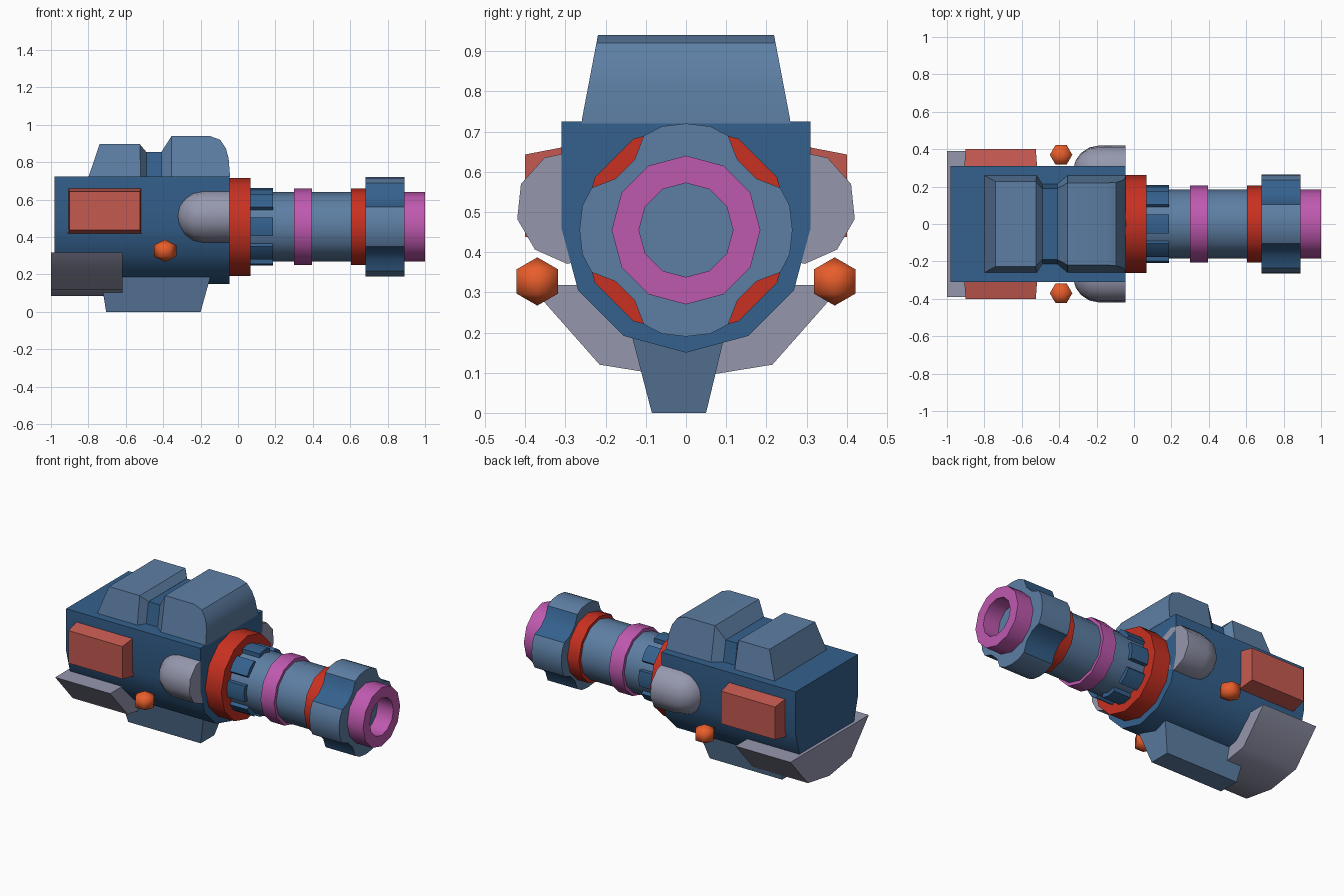
import bpy, bmesh
from math import sin, cos, pi, radians
from mathutils import Vector

if "Cube" in bpy.data.objects:
    bpy.data.objects.remove(bpy.data.objects["Cube"])

AXIS_Z = 0.455


def material(name, rgb):
    m = bpy.data.materials.new(name)
    m.diffuse_color = (*rgb, 1)
    m.use_nodes = True
    m.node_tree.nodes["Principled BSDF"].inputs["Base Color"].default_value = m.diffuse_color
    return m


NAVY = material("navy", (0.035, 0.12, 0.27))
STEEL = material("steel_blue", (0.11, 0.21, 0.37))
GREY = material("grey", (0.30, 0.31, 0.42))
RED = material("red", (0.58, 0.03, 0.015))
BRICK = material("brick", (0.55, 0.10, 0.08))
PINK = material("magenta", (0.52, 0.10, 0.43))
ORANGE = material("orange", (0.80, 0.11, 0.025))


def loft(name, rings, mat, wrap=False, smooth=40):
    """Skin equal-length rings of points; cap the ends, or wrap last to first."""
    bm = bmesh.new()
    vs = [[bm.verts.new(p) for p in r] for r in rings]
    n = len(rings[0])
    pairs = list(zip(vs, vs[1:])) + ([(vs[-1], vs[0])] if wrap else [])
    for a, b in pairs:
        for i in range(n):
            j = (i + 1) % n
            bm.faces.new((a[i], a[j], b[j], b[i]))
    if not wrap:
        bm.faces.new(vs[0])
        bm.faces.new(vs[-1])
    bmesh.ops.recalc_face_normals(bm, faces=bm.faces)
    me = bpy.data.meshes.new(name)
    bm.to_mesh(me)
    bm.free()
    me.materials.append(mat)
    ob = bpy.data.objects.new(name, me)
    bpy.context.collection.objects.link(ob)
    if smooth:
        bpy.ops.object.select_all(action='DESELECT')
        ob.select_set(True)
        bpy.context.view_layer.objects.active = ob
        bpy.ops.object.shade_smooth_by_angle(angle=radians(smooth))
    return ob


def prism(name, pts, x0, x1, mat, smooth=40):
    return loft(name, [[(x, y, z) for y, z in pts] for x in (x0, x1)], mat, smooth=smooth)


def lathe(name, profile, mat, n=12, y=0, z=AXIS_Z, phase=0, wrap=False):
    rings = [[(x, y + r * cos(phase + 2 * pi * i / n), z + r * sin(phase + 2 * pi * i / n))
              for i in range(n)] for x, r in profile]
    return loft(name, rings, mat, wrap)


def tube(name, x0, x1, r, mat):
    return lathe(name, [(x0, r), (x1, r)], mat)


# Main housing: flat top, half twelve-sided underside
R = 0.31
under = [(R * cos(pi * i / 6), 0.46 - R * sin(pi * i / 6)) for i in range(7)]
prism("housing", [(R, 0.725)] + under + [(-R, 0.725)], -0.98, -0.045, NAVY)


# Top blocks with inward-leaning sides, joined by a narrow bridge
def top_block(name, stations):
    rings = []
    for xb, xt, zt, wb in stations:
        wt = wb - 0.19 * (zt - 0.725)
        rings.append([(xb, -wb, 0.72), (xb, wb, 0.72), (xt, wt, zt), (xt, -wt, zt)])
    loft(name, rings, STEEL, smooth=32)


top_block("rear_top_block", [(-0.80, -0.74, 0.897, 0.26), (-0.52, -0.525, 0.897, 0.26),
                             (-0.49, -0.49, 0.855, 0.215)])
top_block("front_top_block", [(-0.41, -0.41, 0.855, 0.215), (-0.355, -0.355, 0.94, 0.26),
                              (-0.15, -0.15, 0.94, 0.26), (-0.095, -0.095, 0.92, 0.26),
                              (-0.065, -0.065, 0.875, 0.26), (-0.05, -0.05, 0.82, 0.26),
                              (-0.043, -0.043, 0.73, 0.26)])
prism("top_bridge", [(-0.215, 0.72), (0.215, 0.72), (0.19, 0.854), (-0.19, 0.854)],
      -0.495, -0.405, NAVY, smooth=0)

# Keel under the housing
loft("keel", [[(-0.705, -0.085, 0), (-0.20, -0.085, 0), (-0.20, 0.05, 0), (-0.705, 0.05, 0)],
              [(-0.745, -0.15, 0.25), (-0.13, -0.15, 0.25), (-0.13, 0.11, 0.25), (-0.745, 0.11, 0.25)]],
     STEEL, smooth=0)

# Rear underside guard
prism("rear_guard", [(0.39, 0.318), (0.215, 0.12), (0, 0.085), (-0.215, 0.12), (-0.39, 0.318)],
      -1.0, -0.617, GREY)

# Side details, mirrored left and right
for s, side in ((1, "left"), (-1, "right")):
    def rect(y, x0, x1, z0, z1):
        return [(x0, s * y, z0), (x1, s * y, z0), (x1, s * y, z1), (x0, s * y, z1)]
    loft(side + "_panel", [rect(0.27, -0.91, -0.515, 0.415, 0.668),
                           rect(0.40, -0.90, -0.525, 0.438, 0.643)], BRICK, smooth=0)

    # Pod with a domed rear end
    r = 0.142
    dome = [(-0.185 - 0.14 * cos(a), r * sin(a)) for a in [radians(d) for d in (6, 25, 45, 67, 90)]]
    phase = radians(60) if s > 0 else radians(120)
    lathe(side + "_pod", dome + [(-0.045, r)], GREY, n=10, y=s * 0.281, z=0.512, phase=phase)

    # Low-poly ball
    bpy.ops.mesh.primitive_uv_sphere_add(segments=6, ring_count=3, radius=0.06,
                                         location=(-0.39, s * 0.37, 0.327), rotation=(0, 0, pi / 2))
    ball = bpy.context.object
    ball.name = side + "_ball"
    ball.scale = (1.155, 1.155, 1)
    ball.data.materials.append(ORANGE)
    bpy.ops.object.shade_smooth()

# Barrel and its rings
tube("barrel", -0.02, 0.88, 0.185, STEEL)
tube("base_ring", -0.05, 0.067, 0.262, RED)
tube("middle_ring", 0.30, 0.395, 0.205, PINK)
tube("front_ring", 0.603, 0.69, 0.205, RED)

# Eight ribs around the barrel base
for k in range(8):
    a = k * pi / 4
    out, tan = Vector((cos(a), sin(a))), Vector((-sin(a), cos(a)))
    pts = [out * u + tan * v for u, v in ((0.15, -0.05), (0.198, -0.05), (0.208, 0),
                                          (0.198, 0.05), (0.15, 0.05))]
    prism(f"barrel_rib_{k + 1}", [(p.x, p.y + AXIS_Z) for p in pts], 0.05, 0.187, NAVY)

# Four-lobed collar with hollow channels between the lobes
quarter = [(0.265, 0), (0.258, 0.06), (0.235, 0.105), (0.175, 0.128),
           (0.128, 0.175), (0.105, 0.235), (0.06, 0.258)]
outline = []
for k in range(4):
    c, d = cos(k * pi / 2), sin(k * pi / 2)
    outline += [(c * y - d * z, AXIS_Z + d * y + c * z) for y, z in quarter]
collar = prism("muzzle_collar", outline, 0.683, 0.89, STEEL)
collar.data.materials.append(NAVY)
for f in collar.data.polygons:
    c = f.center
    if abs(f.normal.x) < 0.5 and min(abs(c.y), abs(c.z - AXIS_Z)) > 0.1:
        f.material_index = 1

# Hollow muzzle
lathe("muzzle", [(0.885, 0.185), (1.0, 0.185), (1.0, 0.117), (0.885, 0.117)], PINK, wrap=True)
